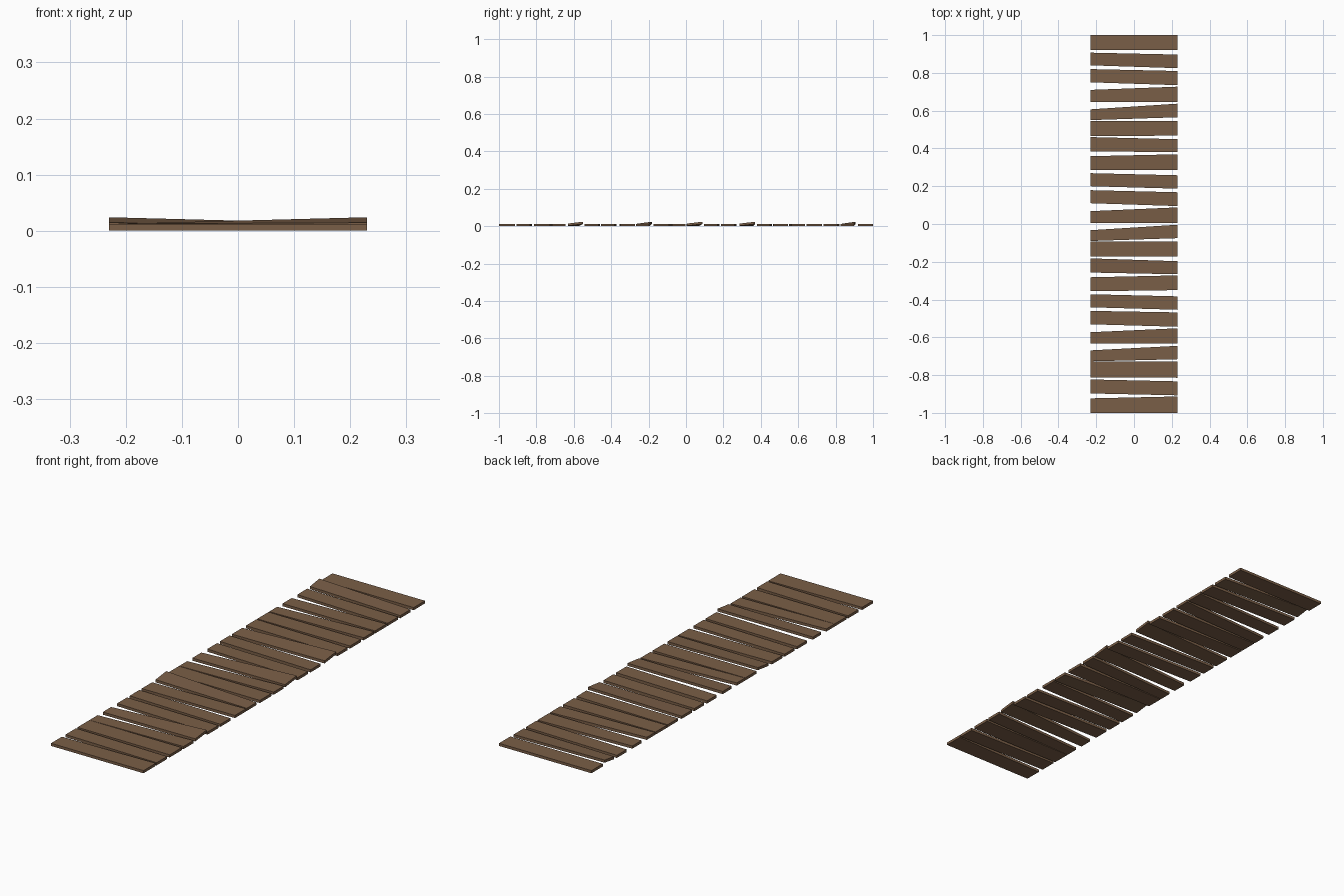
import bpy, bmesh

W, T, LIFT = 0.23, 0.012, 0.012

wood = bpy.data.materials.new("weathered brown wood")
wood.diffuse_color = (0.195, 0.113, 0.063, 1)

# Plank ends: left far, left near, right far, right near (y positions)
planks = [
    (1.00, .92, 1.00, .92), (.907, .84, .897, .825), (.82, .75, .81, .735),
    (.71, .645, .727, .645), (.607, .55, .637, .565), (.545, .465, .545, .468),
    (.46, .385, .449, .38), (.359, .285, .369, .287), (.269, .20, .258, .187),
    (.179, .11, .168, .095), (.068, .004, .088, .006), (-.033, -.09, -.004, -.075),
    (-.092, -.172, -.092, -.173), (-.182, -.257, -.197, -.266),
    (-.282, -.356, -.272, -.35), (-.372, -.441, -.383, -.454),
    (-.46, -.531, -.468, -.544), (-.573, -.632, -.552, -.632),
    (-.669, -.727, -.645, -.716), (-.728, -.812, -.728, -.814),
    (-.823, -.897, -.833, -.907), (-.923, -1.00, -.913, -1.00),
]
# Warped planks: index -> side whose far corner lifts
warped = {1: "L", 7: "R", 10: "R", 13: "L", 17: "R"}


def make_plank(i, lf, ln, rf, rn):
    lift_l = LIFT if warped.get(i) == "L" else 0
    lift_r = LIFT if warped.get(i) == "R" else 0
    base = [(-W, ln, lift_l * 0.2), (W, rn, lift_r * 0.2),
            (W, rf, lift_r), (-W, lf, lift_l)]
    bm = bmesh.new()
    lo = [bm.verts.new(p) for p in base]
    hi = [bm.verts.new((x, y, z + T)) for x, y, z in base]
    bm.faces.new(lo[::-1])
    bm.faces.new(hi)
    for k in range(4):
        n = (k + 1) % 4
        bm.faces.new((lo[k], lo[n], hi[n], hi[k]))
    me = bpy.data.meshes.new(f"plank_{i + 1}")
    bm.to_mesh(me)
    bm.free()
    me.materials.append(wood)
    bpy.context.collection.objects.link(bpy.data.objects.new(f"plank_{i + 1}", me))


for i, p in enumerate(planks):
    make_plank(i, *p)
